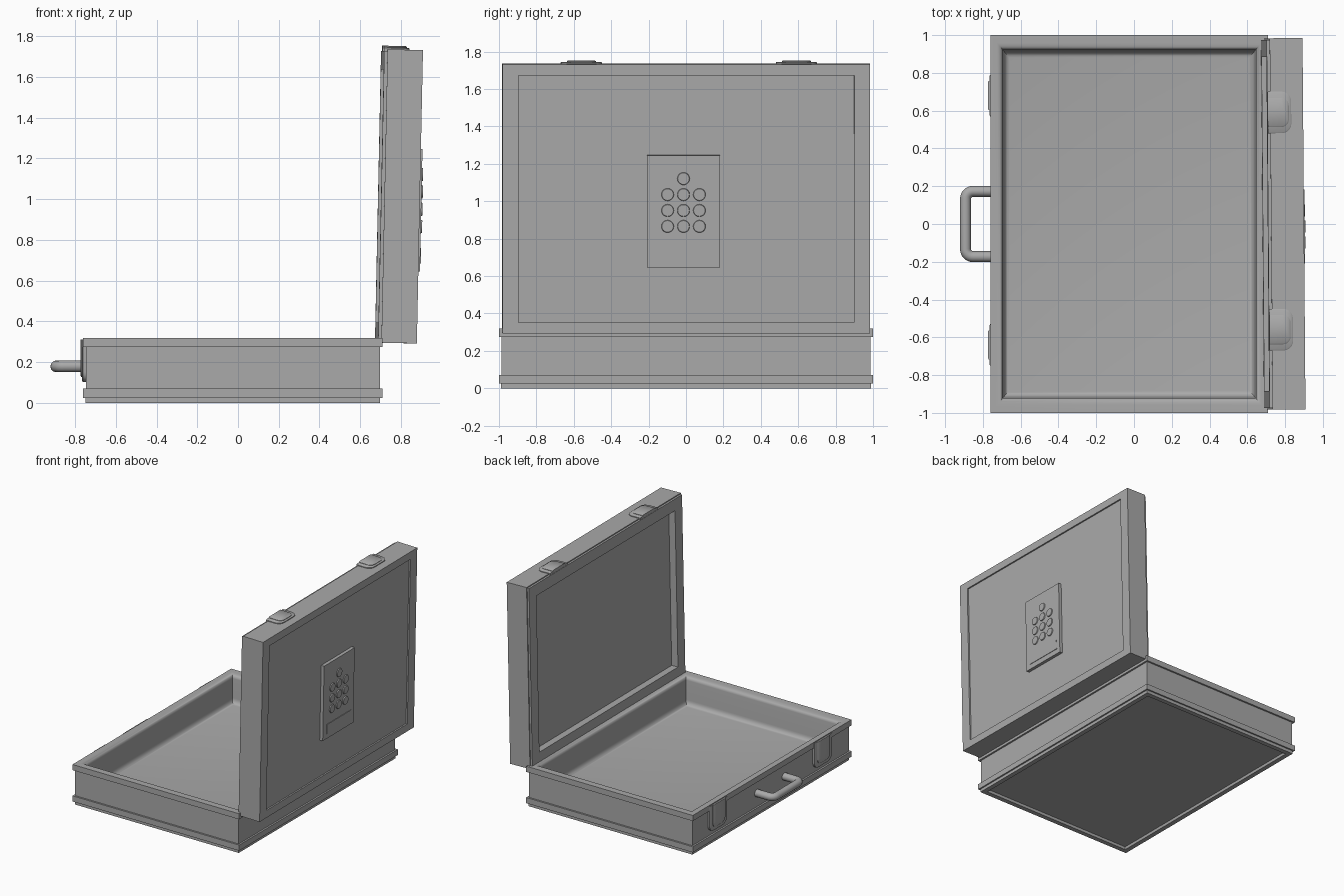
import bpy, bmesh, math
from mathutils import Matrix, Vector

if "Cube" in bpy.data.objects:
    bpy.data.objects.remove(bpy.data.objects["Cube"], do_unlink=True)

grey = bpy.data.materials.new("plain_grey")
grey.use_nodes = True
grey.diffuse_color = (0.4, 0.4, 0.4, 1)
grey.node_tree.nodes["Principled BSDF"].inputs["Base Color"].default_value = (0.4, 0.4, 0.4, 1)


def smooth(obj, angle=42):
    bpy.ops.object.select_all(action='DESELECT')
    obj.select_set(True)
    bpy.context.view_layer.objects.active = obj
    bpy.ops.object.shade_smooth_by_angle(angle=math.radians(angle))


def finish(name, bm, matrix=Matrix()):
    bmesh.ops.recalc_face_normals(bm, faces=bm.faces)
    mesh = bpy.data.meshes.new(name)
    bm.to_mesh(mesh)
    bm.free()
    mesh.materials.append(grey)
    obj = bpy.data.objects.new(name, mesh)
    bpy.context.collection.objects.link(obj)
    obj.matrix_world = matrix
    smooth(obj)
    return obj


def loft(name, loops, matrix=Matrix()):
    """Join closed loops of points one after another and cap both ends."""
    bm = bmesh.new()
    rings = [[bm.verts.new(p) for p in loop] for loop in loops]
    n = len(rings[0])
    for a, b in zip(rings, rings[1:]):
        for i in range(n):
            j = (i + 1) % n
            bm.faces.new((a[i], a[j], b[j], b[i]))
    bm.faces.new(rings[0])
    bm.faces.new(rings[-1])
    return finish(name, bm, matrix)


def rect(x0, x1, y0, y1, z):
    return [(x0, y0, z), (x1, y0, z), (x1, y1, z), (x0, y1, z)]


def inset_rect(hx, hy, dx, dy, z, cx=0):
    return rect(cx - hx + dx, cx + hx - dx, -hy + dy, hy - dy, z)


# Base tray: underside recess, banded outside, rolled rim, hollow inside
profile = [(.055, .055, .02), (.05, .05, 0), (.012, .012, 0), (.012, .012, .025),
           (0, 0, .025), (0, 0, .07), (.014, .014, .07), (.014, .014, .275),
           (0, 0, .275), (0, 0, .32)]
for i in range(6):
    a = i * math.pi / 10
    d = .035 + .03 * math.sin(a)
    profile.append((d, d * 1.2, .29 + .03 * math.cos(a)))
for i in range(6):
    a = i * math.pi / 10
    d = .1 - .03 * math.cos(a)
    profile.append((d, d * 1.2, .14 - .04 * math.sin(a)))
loft("base_tray", [inset_rect(.735, 1, dx, dy, z, cx=-.025) for dx, dy, z in profile])

# Lid: local z points outward, local -x points up
LID_Z, LID_H, LID_W = 1.016, .72, .983
LID = (Matrix.Translation((.695, 0, LID_Z)) @ Matrix.Rotation(math.radians(.46), 4, 'Z')
       @ Matrix.Rotation(math.radians(91.2), 4, 'Y'))
lid_profile = [(.1, .1, .055), (.1, .1, 0), (.008, .008, 0), (.008, .008, .016),
               (0, 0, .016), (0, 0, .19), (.06, .085, .19), (.06, .085, .178)]
loft("lid", [inset_rect(LID_H, LID_W, dx, dy, z) for dx, dy, z in lid_profile], LID)


# Keypad on the outside of the lid
def lid_plate(name, y0, y1, z0, z1, low, high):
    loft(name, [rect(LID_Z - z1, LID_Z - z0, y0, y1, d) for d in (low, high)], LID)


lid_plate("keypad_plate", -.21, .18, .65, 1.25, .17, .204)
lid_plate("keypad_display", -.165, .145, .69, .765, .2, .208)
for col in range(3):
    for row in range(4 if col == 1 else 3):
        bm = bmesh.new()
        bmesh.ops.create_cone(bm, cap_ends=True, segments=20, radius1=.036, radius2=.031, depth=.014)
        spot = Matrix.Translation((LID_Z - .87 - row * .085, -.015 + (col - 1) * .085, .204))
        finish("keypad_button", bm, LID @ spot)


# Latches: square at the seam, rounded at the far end
def u_shape(length, width, radius, w):
    pts = [(0, width / 2, w), (0, -width / 2, w)]
    for side in (-1, 1):
        for i in range(7):
            a = i * math.pi / 12
            if side > 0:
                a = math.pi / 2 - a
            pts.append((length - radius + radius * math.sin(a),
                        side * (width / 2 - radius + radius * math.cos(a)), w))
    return pts


def latch(name, matrix, length, pad_length, high):
    loft(name + "_plate", [u_shape(length, .22, .05, -.01), u_shape(length, .22, .05, high - .004),
                           u_shape(length - .006, .208, .045, high)], matrix)
    loft(name + "_pad", [u_shape(pad_length, .155, .04, 0), u_shape(pad_length, .155, .04, high + .003),
                         u_shape(pad_length - .006, .143, .036, high + .008)], matrix)


def axes(u, v, w, origin):
    m = Matrix((u, v, w)).transposed().to_4x4()
    m.translation = Vector(origin)
    return m


for y in (.59, -.56):
    latch("lid_latch", LID @ axes((0, 0, 1), (0, 1, 0), (-1, 0, 0), (-LID_H, y, .002)), .125, .112, .01)
for y in (.68, -.64):
    latch("base_latch", axes((0, 0, -1), (0, 1, 0), (-1, 0, 0), (-.745, y, .312)), .21, .185, .02)

# Carrying handle: a bent tube
R = .04
path = [(-.73, -.173)]
for side in (-1, 1):
    for i in range(7):
        a = i * math.pi / 12
        if side > 0:
            a = math.pi / 2 - a
        path.append((-.892 + R - R * math.sin(a), side * (.173 - R + R * math.cos(a))))
path.append((-.73, .173))
curve = bpy.data.curves.new("handle", 'CURVE')
curve.dimensions = '3D'
curve.bevel_depth = .029
curve.bevel_resolution = 4
curve.use_fill_caps = True
spline = curve.splines.new('POLY')
spline.points.add(len(path) - 1)
for p, (x, y) in zip(spline.points, path):
    p.co = (x, y, .18, 1)
curve.materials.append(grey)
handle = bpy.data.objects.new("handle", curve)
bpy.context.collection.objects.link(handle)
bpy.ops.object.select_all(action='DESELECT')
handle.select_set(True)
bpy.context.view_layer.objects.active = handle
bpy.ops.object.convert(target='MESH')
smooth(bpy.context.view_layer.objects.active, 50)
